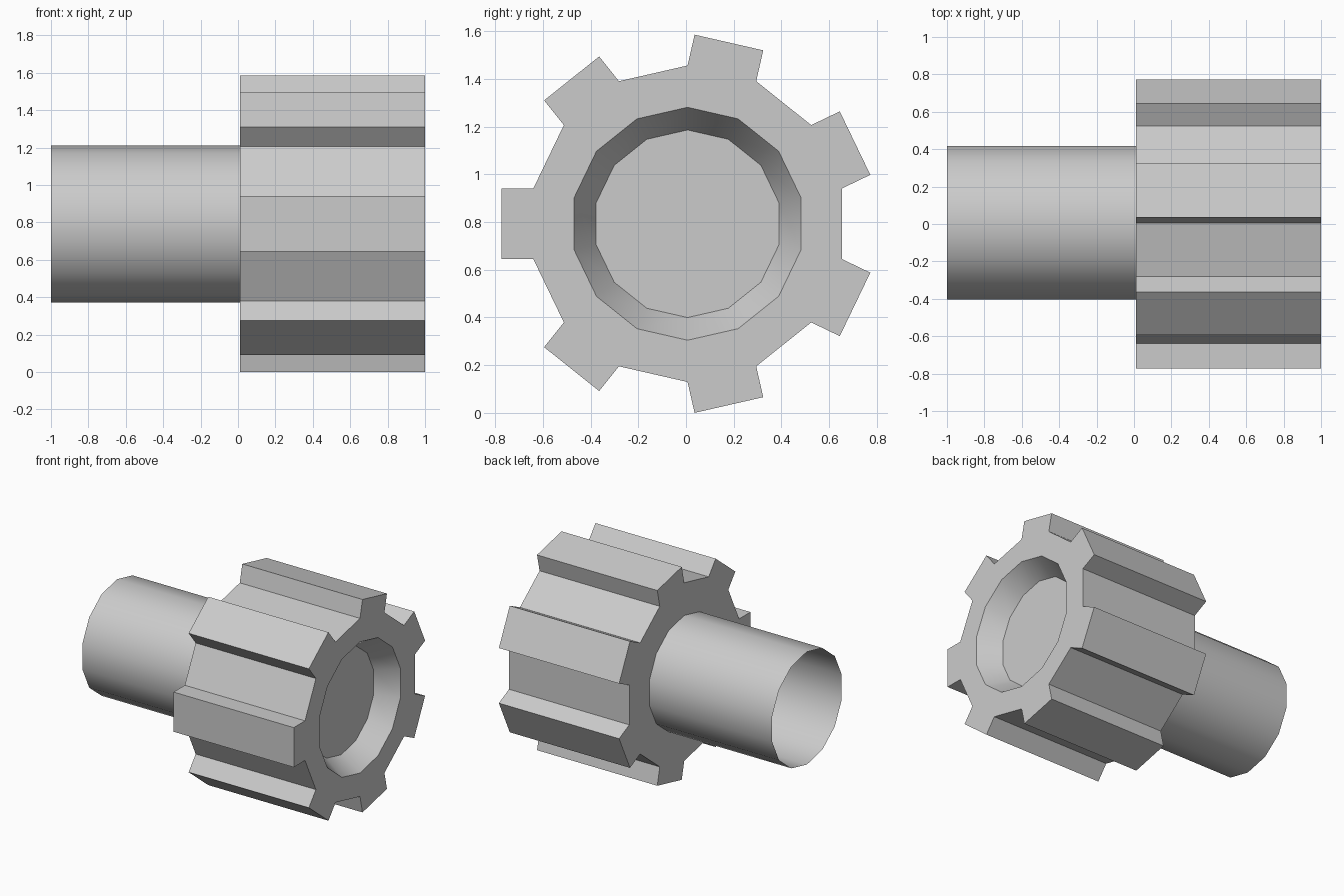
import bpy, bmesh
from math import sin, cos, pi
from mathutils import Vector

if "Cube" in bpy.data.objects:
    bpy.data.objects.remove(bpy.data.objects["Cube"])

N = 14                    # sides: every second one carries a tooth
CY, CZ = 0.0065, 0.7925   # shaft axis
STEP = 2 * pi / N


def ring(bm, r, x):
    return [bm.verts.new((x, CY + r * cos(pi / 2 + i * STEP), CZ + r * sin(pi / 2 + i * STEP)))
            for i in range(N)]


def bridge(bm, a, b):
    for i in range(N):
        j = (i + 1) % N
        bm.faces.new((a[i], a[j], b[j], b[i]))


def finish(bm, name):
    bmesh.ops.recalc_face_normals(bm, faces=bm.faces)
    mesh = bpy.data.meshes.new(name)
    bm.to_mesh(mesh)
    bm.free()
    ob = bpy.data.objects.new(name, mesh)
    bpy.context.collection.objects.link(ob)
    bpy.ops.object.select_all(action='DESELECT')
    ob.select_set(True)
    bpy.context.view_layer.objects.active = ob
    bpy.ops.object.shade_smooth_by_angle(angle=pi / 6)
    return ob


# Gear: toothed body with a tapered recess in its front
X0, X1 = 0.01, 1.0
ROOT, TIP = 0.663, 0.779
bm = bmesh.new()
back, front = ring(bm, ROOT, X0), ring(bm, ROOT, X1)
rim, floor = ring(bm, 0.488, X1), ring(bm, 0.393, X1 - 0.155)
hub = ring(bm, 0.42, X0)
bridge(bm, front, rim)
bridge(bm, rim, floor)
bridge(bm, hub, back)
bm.faces.new(floor)
bm.faces.new(hub)
rise = TIP - ROOT * cos(STEP / 2)
for i in range(N):
    j = (i + 1) % N
    b0, b1, f0, f1 = back[i], back[j], front[i], front[j]
    if i % 2 == 0:
        bm.faces.new((b0, b1, f1, f0))
        continue
    # Tooth: push the side straight outwards
    a = pi / 2 + (i + 0.5) * STEP
    out = Vector((0, cos(a), sin(a))) * rise
    tb0, tb1, tf0, tf1 = [bm.verts.new(v.co + out) for v in (b0, b1, f0, f1)]
    for quad in ((b0, tb0, tf0, f0), (b1, f1, tf1, tb1), (tb0, tb1, tf1, tf0),
                 (f0, tf0, tf1, f1), (b0, b1, tb1, tb0)):
        bm.faces.new(quad)
finish(bm, "gear")

# Shaft: open thin-walled sleeve behind the gear
bm = bmesh.new()
bridge(bm, ring(bm, 0.42, -1.0), ring(bm, 0.42, X0))
finish(bm, "shaft_sleeve")
